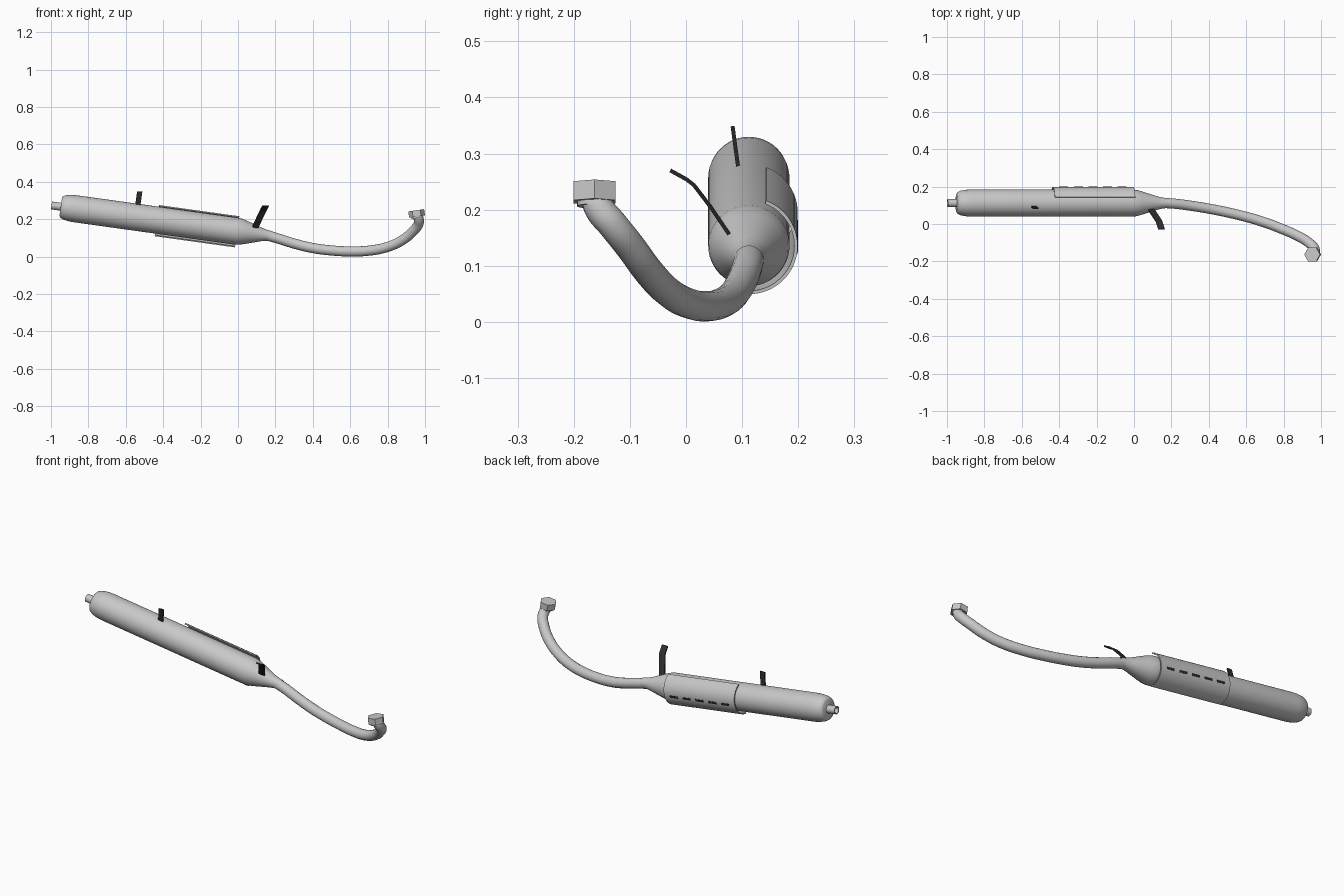
import bpy, bmesh, math
from mathutils import Matrix, Vector

if "Cube" in bpy.data.objects:
    bpy.data.objects.remove(bpy.data.objects["Cube"])


def material(name, rgb):
    m = bpy.data.materials.new(name)
    m.diffuse_color = (*rgb, 1)
    m.use_nodes = True
    m.node_tree.nodes["Principled BSDF"].inputs["Base Color"].default_value = m.diffuse_color
    return m


STEEL = material("steel grey", (0.58, 0.58, 0.58))
BLACK = material("black", (0.025, 0.025, 0.025))

# Sloping muffler axis: local x runs forward and down
AXIS = Matrix.Translation((0, 0.112, 0.135)) @ Matrix.Rotation(math.atan(0.139), 4, 'Y')


def finish(name, bm, mat, matrix=None, smooth=True):
    bmesh.ops.remove_doubles(bm, verts=bm.verts, dist=1e-5)
    bmesh.ops.recalc_face_normals(bm, faces=bm.faces)
    if matrix:
        bm.transform(matrix)
    mesh = bpy.data.meshes.new(name)
    bm.to_mesh(mesh)
    bm.free()
    ob = bpy.data.objects.new(name, mesh)
    bpy.context.collection.objects.link(ob)
    mesh.materials.append(mat)
    if smooth:
        bpy.ops.object.select_all(action='DESELECT')
        ob.select_set(True)
        bpy.context.view_layer.objects.active = ob
        bpy.ops.object.shade_smooth_by_angle(angle=math.radians(35))
    return ob


def lathe(name, profile, mat, matrix, closed=False, sides=48):
    """Spin (along, radius) points around local x."""
    bm = bmesh.new()
    pts = profile + profile[:1] if closed else profile
    vs = [bm.verts.new((s, 0, r)) for s, r in pts]
    es = [bm.edges.new(p) for p in zip(vs, vs[1:])]
    bmesh.ops.spin(bm, geom=vs + es, cent=(0, 0, 0), axis=(1, 0, 0),
                   angle=math.tau, steps=sides)
    return finish(name, bm, mat, matrix)


def loft(name, rings, mat, matrix=None, smooth=True):
    """Join equal-sized closed sections and cap the two ends."""
    bm = bmesh.new()
    rs = [[bm.verts.new(p) for p in ring] for ring in rings]
    for a, b in zip(rs, rs[1:]):
        n = len(a)
        for i in range(n):
            bm.faces.new((a[i], a[(i + 1) % n], b[(i + 1) % n], b[i]))
    bm.faces.new(rs[0])
    bm.faces.new(rs[-1])
    return finish(name, bm, mat, matrix, smooth)


def strap(name, path, width, thick):
    """Flat strip following a path, its width along x."""
    path = [Vector(p) for p in path]
    rings = []
    for i, p in enumerate(path):
        t = path[min(i + 1, len(path) - 1)] - path[max(i - 1, 0)]
        n = t.cross(Vector((1, 0, 0))).normalized() * thick / 2
        w = Vector((width / 2, 0, 0))
        rings.append([p - w - n, p + w - n, p + w + n, p - w + n])
    return loft(name, rings, BLACK, smooth=False)


# Muffler body with rounded tail and front cone
lathe("muffler_body", [(-0.957, 0), (-0.957, 0.05), (-0.952, 0.058), (-0.935, 0.066),
                       (-0.905, 0.071), (-0.88, 0.0725), (-0.005, 0.0725), (0.015, 0.070),
                       (0.04, 0.063), (0.13, 0.035), (0.155, 0.029), (0.185, 0.026)],
      STEEL, AXIS)

# Hollow tail pipe
lathe("tail_pipe", [(-0.94, 0.021), (-1.007, 0.021), (-1.007, 0.016), (-0.94, 0.016)],
      STEEL, AXIS, closed=True, sides=32)

# Header pipe swept along a smooth curve
path = [(0.14, 0.112, 0.116), (0.20, 0.110, 0.101), (0.30, 0.098, 0.070), (0.40, 0.082, 0.046),
        (0.50, 0.062, 0.033), (0.60, 0.038, 0.028), (0.70, 0.008, 0.032), (0.80, -0.030, 0.052),
        (0.88, -0.066, 0.089), (0.935, -0.100, 0.135), (0.965, -0.132, 0.175),
        (0.966, -0.154, 0.202), (0.957, -0.163, 0.232)]
curve = bpy.data.curves.new("header_path", 'CURVE')
curve.dimensions = '3D'
curve.bevel_depth = 0.027
curve.bevel_resolution = 6
curve.resolution_u = 6
spline = curve.splines.new('BEZIER')
spline.bezier_points.add(len(path) - 1)
for bp, p in zip(spline.bezier_points, path):
    bp.co = p
    bp.handle_left_type = bp.handle_right_type = 'AUTO'
helper = bpy.data.objects.new("header_path", curve)
bpy.context.collection.objects.link(helper)
bpy.context.view_layer.update()
mesh = bpy.data.meshes.new_from_object(helper.evaluated_get(bpy.context.evaluated_depsgraph_get()))
bm = bmesh.new()
bm.from_mesh(mesh)
bpy.data.objects.remove(helper)
bpy.data.meshes.remove(mesh)
finish("header_pipe", bm, STEEL)

# Hexagonal flange nut and its collar at the engine end
NUT = Matrix.Translation((0.955, -0.163, 0.231)) @ Matrix.Rotation(math.radians(-8), 4, 'Y')
hexagon = [(0.043 * math.cos(k * math.tau / 6), 0.043 * math.sin(k * math.tau / 6))
           for k in range(6)]
loft("flange_nut", [[(x, y, z) for x, y in hexagon] for z in (-0.017, 0.017)],
     STEEL, NUT, smooth=False)
lathe("nut_collar", [(-0.025, 0), (-0.025, 0.031), (0, 0.031), (0, 0)], STEEL,
      NUT @ Matrix.Rotation(math.radians(-90), 4, 'Y'), sides=32)

# Curved heat shield around the outer side of the muffler
S0, S1, R0, R1 = -0.438, -0.004, 0.081, 0.087
angles = [math.radians(21 + 159 * i / 32) for i in range(33)]
loft("heat_shield", [[(s, r * math.sin(a), r * math.cos(a))
                      for s, r in ((S0, R0), (S1, R0), (S1, R1), (S0, R1))]
                     for a in angles], STEEL, AXIS)

# Row of five dark slots on the shield
for k in range(5):
    s = -0.062 - 0.079 * k
    rings = []
    for deg in (96, 100, 104):
        a = math.radians(deg)
        rings.append([(s + ds, r * math.sin(a), r * math.cos(a))
                      for ds, r in ((-0.024, 0.085), (0.024, 0.085),
                                    (0.024, 0.0885), (-0.024, 0.0885))])
    loft(f"shield_slot_{k + 1}", rings, BLACK, AXIS, smooth=False)

# Mounting brackets
strap("rear_bracket", [(-0.537, 0.094, 0.268), (-0.525, 0.083, 0.349)], 0.028, 0.007)
strap("front_bracket", [(0.092, 0.077, 0.156), (0.115, 0.043, 0.206), (0.134, 0.014, 0.244),
                        (0.138, 0.001, 0.254), (0.147, -0.028, 0.270)], 0.035, 0.007)
